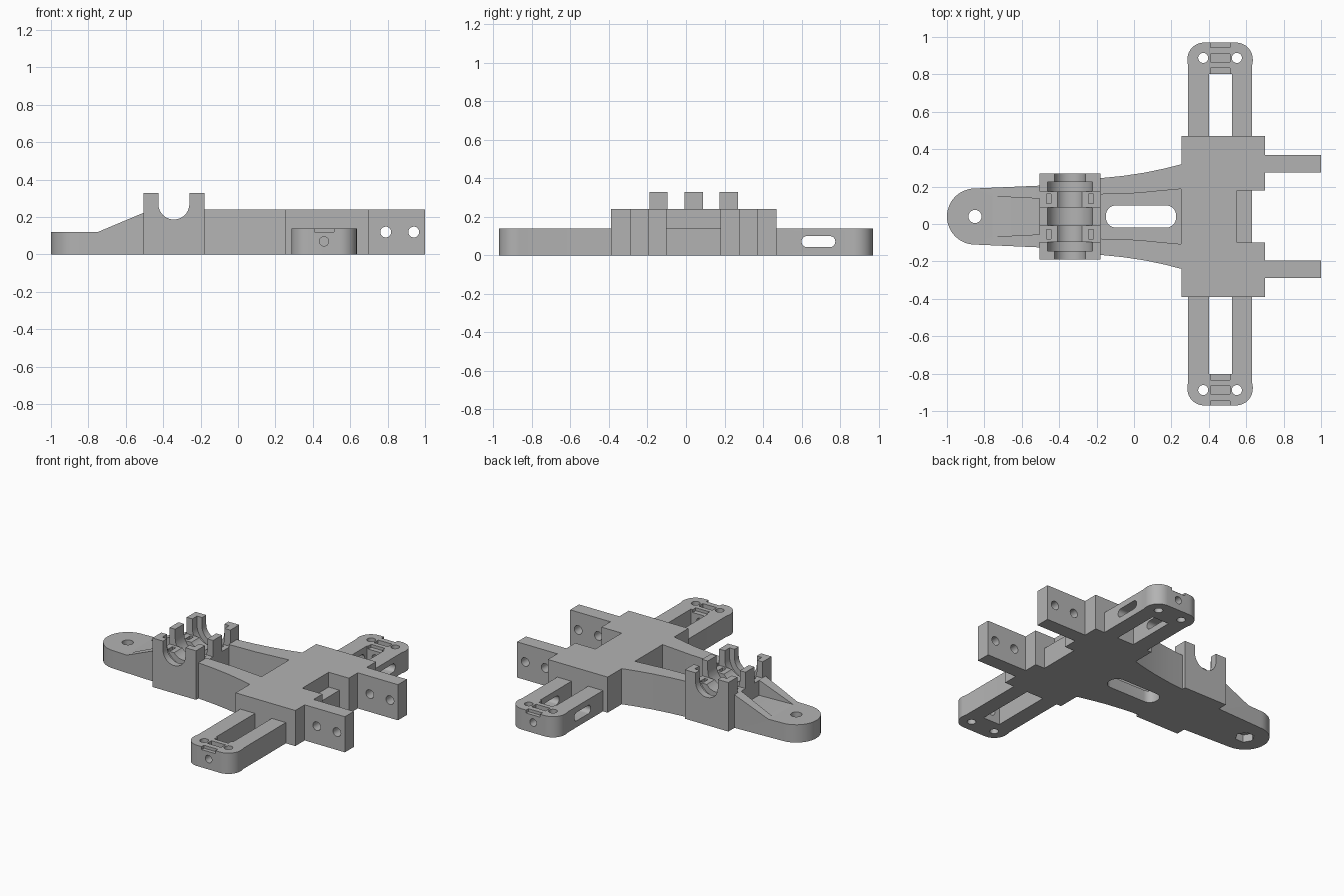
import bpy, bmesh, math

if "Cube" in bpy.data.objects:
    bpy.data.objects.remove(bpy.data.objects["Cube"], do_unlink=True)

MID = 0.04      # centre line of the body in y
TOP = 0.24      # body height
ARM_TOP = 0.14  # arm height

grey = bpy.data.materials.new("plain grey")
grey.use_nodes = True
grey.diffuse_color = (0.45, 0.45, 0.45, 1)
grey.node_tree.nodes["Principled BSDF"].inputs["Base Color"].default_value = (0.45, 0.45, 0.45, 1)


def prism(name, outline, lo, hi, axis="z"):
    """Extrude a 2D outline along an axis: z uses (x, y), y uses (x, z), x uses (y, z)."""
    place = {"z": lambda a, b, h: (a, b, h),
             "y": lambda a, b, h: (a, h, b),
             "x": lambda a, b, h: (h, a, b)}[axis]
    bm = bmesh.new()
    low = [bm.verts.new(place(a, b, lo)) for a, b in outline]
    high = [bm.verts.new(place(a, b, hi)) for a, b in outline]
    bm.faces.new(low)
    bm.faces.new(high)
    n = len(outline)
    for i in range(n):
        j = (i + 1) % n
        bm.faces.new((low[i], low[j], high[j], high[i]))
    bmesh.ops.recalc_face_normals(bm, faces=bm.faces)
    mesh = bpy.data.meshes.new(name)
    bm.to_mesh(mesh)
    bm.free()
    mesh.materials.append(grey)
    obj = bpy.data.objects.new(name, mesh)
    bpy.context.collection.objects.link(obj)
    return obj


def rect(a0, a1, b0, b1):
    return [(a0, b0), (a1, b0), (a1, b1), (a0, b1)]


def arc(a, b, r, start, end, n=16):
    angles = [math.radians(start + (end - start) * i / n) for i in range(n + 1)]
    return [(a + r * math.cos(t), b + r * math.sin(t)) for t in angles]


def circle(a, b, r, n=24):
    return arc(a, b, r, 0, 360, n)[:-1]


def rounded(a0, a1, b0, b1, r):
    return (arc(a1 - r, b1 - r, r, 0, 90, 8) + arc(a0 + r, b1 - r, r, 90, 180, 8)
            + arc(a0 + r, b0 + r, r, 180, 270, 8) + arc(a1 - r, b0 + r, r, 270, 360, 8))


def mirrored(edge):
    """Close an outline from (x, half width) points on both sides of the centre line."""
    return ([(x, MID - w) for x, w in edge]
            + [(x, MID + w) for x, w in reversed(edge)])


def cut(obj, outline, lo, hi, axis="z"):
    tool = prism("cutter", outline, lo, hi, axis)
    tool.hide_render = True
    mod = obj.modifiers.new("cut", "BOOLEAN")
    mod.operation = "DIFFERENCE"
    mod.solver = "EXACT"
    mod.object = tool
    bpy.context.view_layer.objects.active = obj
    bpy.ops.object.modifier_apply(modifier=mod.name)
    bpy.data.objects.remove(tool, do_unlink=True)


parts = []

# Rounded nose with sloping ribs, a bolt hole and a nut pocket underneath
NOSE = -0.85
nose = prism("nose", arc(NOSE, MID, 0.15, 90, 270, 24)
             + [(-0.505, MID - 0.165), (-0.505, MID + 0.165)], 0, TOP)
cut(nose, [(-1.1, 0.12), (-0.75, 0.12), (-0.5, 0.225), (-0.5, 0.4), (-1.1, 0.4)], -1, 1, "y")
cut(nose, mirrored([(-0.76, 0.108), (-0.49, 0.095)]), 0.12, 0.4)
cut(nose, circle(NOSE, MID, 0.035), -0.1, 0.3)
cut(nose, circle(NOSE, MID, 0.06, 6), -0.1, 0.05)
parts.append(nose)

# Bearing block: three U-shaped saddles on a common base
BX, BZ = -0.343, 0.27
block = prism("bearing_block", rect(-0.505, -0.18, MID - 0.23, MID + 0.23), 0, 0.33)


def saddle(r):
    return arc(BX, BZ, r, 180, 360, 20) + [(BX + r, 0.5), (BX - r, 0.5)]


cut(block, saddle(0.083), -1, 1, "y")
cut(block, saddle(0.12), MID - 0.0475, MID + 0.0475, "y")
for side in (-1, 1):
    gap = sorted((MID + side * 0.0475, MID + side * 0.135))
    cut(block, rect(-0.6, -0.1, *gap), 0.22, 0.5)
    seat = sorted((MID + side * 0.135, MID + side * 0.185))
    cut(block, saddle(0.12), *seat, "y")
    for end in (-1, 1):
        x, y = BX + end * 0.113, MID + side * 0.095
        cut(block, rect(x - 0.013, x + 0.013, y - 0.025, y + 0.025), 0.1, 0.5)
parts.append(block)

# Flared neck with a sunken floor and a long slot
neck = prism("neck", mirrored([(-0.18, 0.205), (-0.06, 0.217), (0.06, 0.235),
                               (0.16, 0.256), (0.255, 0.28)]), 0, TOP)
cut(neck, mirrored([(-0.2, 0.118), (0.02, 0.125), (0.12, 0.135), (0.25, 0.147)]), 0.08, 0.4)
cut(neck, rounded(-0.15, 0.225, MID - 0.06, MID + 0.06, 0.055), -0.1, 0.3)
parts.append(neck)

# Main body with a rear notch and the low shelf inside it
body = prism("main_body", rect(0.255, 0.7, MID - 0.43, MID + 0.43), 0, TOP)
cut(body, rect(0.55, 0.8, MID - 0.14, MID + 0.14), -0.1, 0.4)
parts.append(body)
parts.append(prism("notch_shelf", rect(0.55, 0.63, MID - 0.14, MID + 0.14), 0, ARM_TOP))

# Rear mounting prongs with cross holes
for side, label in ((1, "back"), (-1, "front")):
    ys = sorted((MID + side * 0.235, MID + side * 0.33))
    prong = prism(label + "_prong", rect(0.7, 1.0, *ys), 0, TOP)
    for x in (0.79, 0.94):
        cut(prong, circle(x, 0.12, 0.029), -1, 1, "y")
    parts.append(prong)

# Side arms with a window, a rounded end, screw holes and tie slots
AX = 0.46
for side, label in ((1, "back"), (-1, "front")):
    root = abs(MID + side * 0.43)

    def flip(outline):
        return [(x, side * y) for x, y in outline]

    arm = prism(label + "_arm", flip(
        [(0.29, root), (0.63, root), (0.63, 0.84), (0.635, 0.87)]
        + arc(0.545, 0.88, 0.09, 0, 90, 10) + arc(0.375, 0.88, 0.09, 90, 180, 10)
        + [(0.285, 0.87), (0.29, 0.84)]), 0, ARM_TOP)
    cut(arm, flip(rect(0.4, 0.525, root - 0.1, 0.803)), -0.1, 0.3)
    for x in (0.37, 0.55):
        cut(arm, flip(circle(x, 0.888, 0.027)), -0.1, 0.3)
    for y0, y1, depth in ((0.945, 1.0, 0.02), (0.865, 0.91, 0.04), (0.75, 0.835, 0.02)):
        cut(arm, flip(rect(AX - 0.052, AX + 0.052, y0, y1)), ARM_TOP - depth, 0.3)
    cut(arm, circle(AX, 0.07, 0.025), *sorted((side * 0.75, side * 1.1)), "y")
    if side > 0:
        cut(arm, rounded(0.6, 0.775, 0.043, 0.1, 0.027), 0, 1, "x")
    parts.append(arm)

# Smooth the round surfaces and keep the edges sharp
bpy.ops.object.select_all(action="DESELECT")
for part in parts:
    part.select_set(True)
bpy.context.view_layer.objects.active = parts[0]
bpy.ops.object.shade_smooth_by_angle(angle=math.radians(30))
